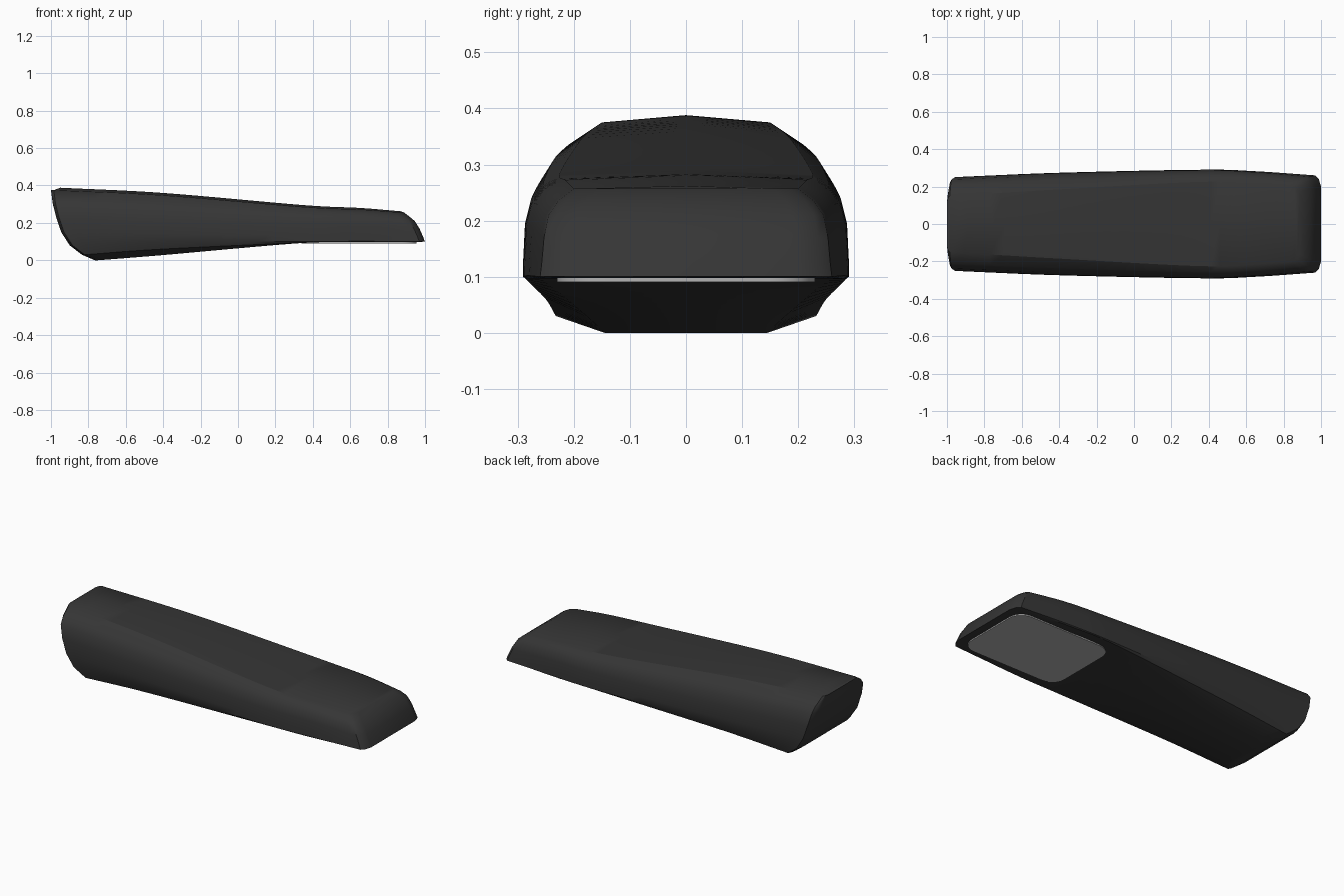
import bpy, bmesh, math
from mathutils import Vector

if "Cube" in bpy.data.objects:
    bpy.data.objects.remove(bpy.data.objects["Cube"])


def material(name, value):
    m = bpy.data.materials.new(name)
    m.diffuse_color = (value, value, value, 1)
    m.use_nodes = True
    m.node_tree.nodes["Principled BSDF"].inputs["Base Color"].default_value = m.diffuse_color
    return m


def finish(bm, name, mat, angle):
    bmesh.ops.recalc_face_normals(bm, faces=bm.faces)
    me = bpy.data.meshes.new(name)
    bm.to_mesh(me)
    bm.free()
    ob = bpy.data.objects.new(name, me)
    bpy.context.collection.objects.link(ob)
    me.materials.append(mat)
    bpy.ops.object.select_all(action='DESELECT')
    ob.select_set(True)
    bpy.context.view_layer.objects.active = ob
    bpy.ops.object.shade_smooth_by_angle(angle=math.radians(angle))
    return ob


def lookup(table, z):
    for (z0, x0), (z1, x1) in zip(table, table[1:]):
        if z >= z1:
            return x0 + (x1 - x0) * (z - z0) / (z1 - z0)
    return table[-1][1]


# Side-view curves of both ends, as (z, x)
TAIL = [(.388, -.95), (.375, -.985), (.30, -.975), (.23, -.957), (.15, -.93),
        (.08, -.885), (.03, -.82), (0, -.75)]
NOSE = [(.262, .87), (.257, .855), (.235, .885), (.21, .915), (.17, .94), (.125, .96), (.098, .97)]

# Half cross-sections (y, z), from top centre round to bottom centre
SECTIONS = [
    (None, [(0, .388), (.15, .375), (.21, .335), (.238, .30), (.25, .23), (.252, .15),
            (.247, .08), (.232, .03), (.145, 0), (0, 0)]),
    (-.4, [(0, .36), (.185, .347), (.235, .31), (.26, .27), (.272, .215), (.274, .14),
           (.268, .10), (.25, .06), (.175, .028), (0, .028)]),
    (.35, [(0, .295), (.225, .285), (.255, .265), (.277, .235), (.287, .195), (.29, .13),
           (.29, .10), (.283, .094), (.25, .093), (0, .093)]),
    (.65, [(0, .28), (.215, .272), (.245, .255), (.267, .23), (.277, .19), (.281, .13),
           (.282, .102), (.277, .097), (.25, .097), (0, .097)]),
    (None, [(0, .262), (.2, .257), (.228, .235), (.245, .21), (.253, .17), (.257, .125),
            (.26, .10), (.25, .098), (.22, .098), (0, .098)]),
]


def section_points(i):
    x, pts = SECTIONS[i]
    ends = TAIL if i == 0 else NOSE
    return [Vector((lookup(ends, z) if x is None else x, y, z)) for y, z in pts]


def loft_rings(steps=8):
    secs = [section_points(i) for i in range(len(SECTIONS))]
    rings = []
    for s in range(len(secs) - 1):
        for k in range(steps):
            t = k / steps
            ring = []
            for j in range(len(secs[0])):
                p1, p2 = secs[s][j], secs[s + 1][j]
                m1 = (p2 - secs[s - 1][j]) / 2 if s else p2 - p1
                m2 = (secs[s + 2][j] - p1) / 2 if s + 2 < len(secs) else p2 - p1
                ring.append(p1 * (2*t**3 - 3*t*t + 1) + m1 * (t**3 - 2*t*t + t)
                            + p2 * (3*t*t - 2*t**3) + m2 * (t**3 - t*t))
            rings.append(ring)
    return rings + [secs[-1]]


# Body: mirrored loft with bulged end caps
bm = bmesh.new()
rings = []
for half in loft_rings():
    full = half + [Vector((p.x, -p.y, p.z)) for p in half[-2:0:-1]]
    rings.append([bm.verts.new(p) for p in full])
n = len(rings[0])
for a, b in zip(rings, rings[1:]):
    for i in range(n):
        j = (i + 1) % n
        bm.faces.new((a[i], a[j], b[j], b[i]))


def cap(ring, last, bulge):
    rows = []
    for i in range(1, last + 1):
        p, q = ring[i], ring[n - i]
        inner = []
        for f, b in ((.93, .6), (.78, 1), (-.78, 1), (-.93, .6)):
            inner.append(bm.verts.new((p.co.x + bulge * b, p.co.y * f, p.co.z)))
        rows.append([p] + inner + [q])
    for r, s in zip(rows, rows[1:]):
        for i in range(5):
            bm.faces.new((r[i], r[i + 1], s[i + 1], s[i]))


cap(rings[0], 8, -.015)
cap(rings[-1], 6, .03)
bmesh.ops.holes_fill(bm, edges=[e for e in bm.edges if e.is_boundary], sides=0)
finish(bm, "body", material("charcoal", .036), 30)

# Pale rounded panel on the underside of the nose
bm = bmesh.new()
x0, x1, w, r = .34, .955, .23, .08
outline = []
for cx, cy, start in ((x1 - r, w - r, 0), (x0 + r, w - r, 90), (x0 + r, r - w, 180), (x1 - r, r - w, 270)):
    for k in range(7):
        a = math.radians(start + 15 * k)
        outline.append(bm.verts.new((cx + r * math.cos(a), cy + r * math.sin(a), .091)))
face = bm.faces.new(outline)
top = bmesh.ops.extrude_face_region(bm, geom=[face])
bmesh.ops.translate(bm, vec=(0, 0, .008), verts=[v for v in top["geom"] if isinstance(v, bmesh.types.BMVert)])
finish(bm, "underside_panel", material("light grey", .45), 30)
